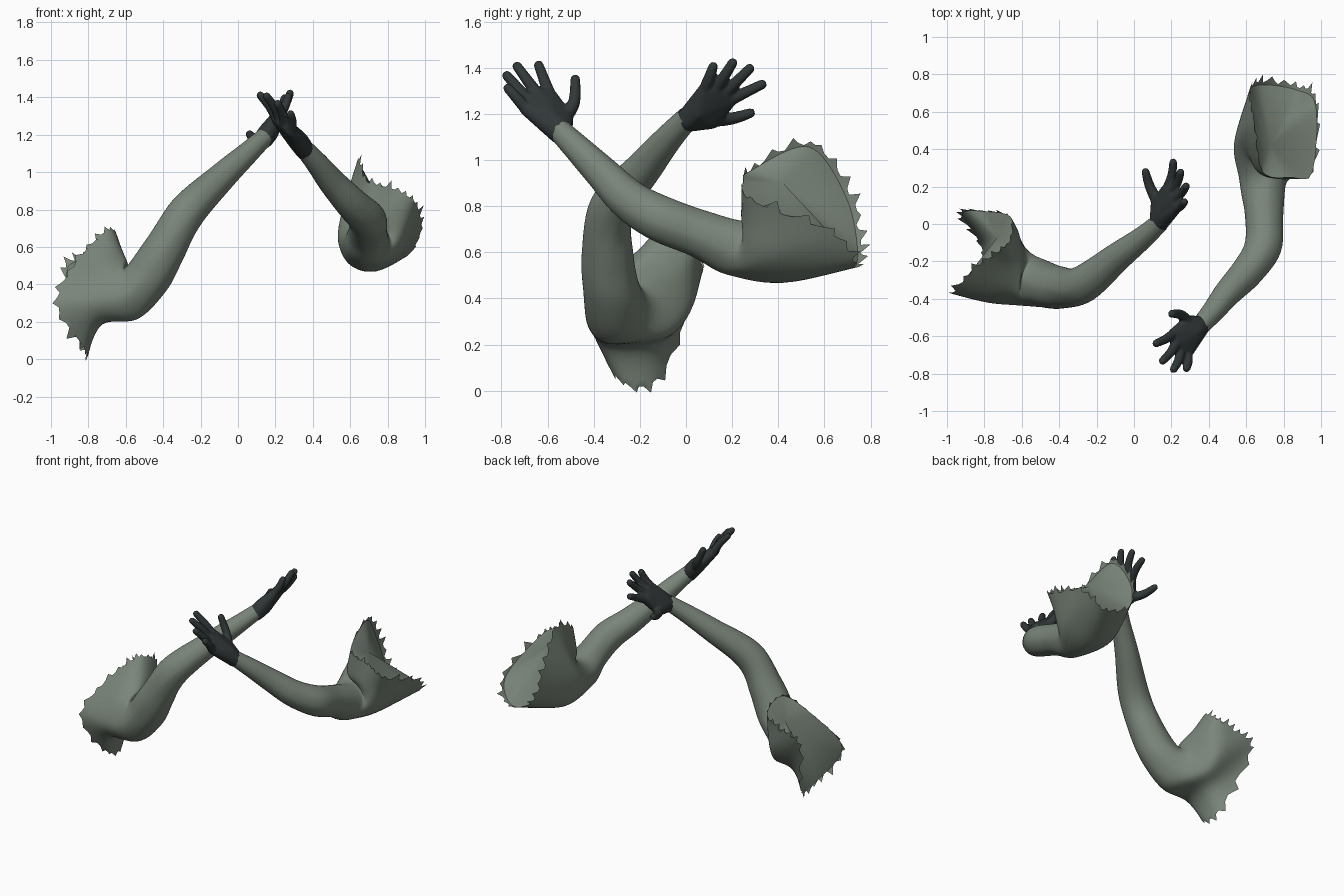
import bpy, bmesh, math, random
from mathutils import Vector as V

random.seed(4)
cube = bpy.data.objects.get("Cube")
if cube:
    bpy.data.objects.remove(cube)


def material(name, rgb):
    m = bpy.data.materials.new(name)
    m.use_nodes = True
    m.diffuse_color = (*rgb, 1)
    m.node_tree.nodes["Principled BSDF"].inputs["Base Color"].default_value = (*rgb, 1)
    return m


SLEEVE = material("grey_green_cloth", (0.195, 0.235, 0.195))
GLOVE = material("dark_glove", (0.031, 0.038, 0.038))


def finish(bm, name, mat):
    bmesh.ops.recalc_face_normals(bm, faces=bm.faces)
    me = bpy.data.meshes.new(name)
    bm.to_mesh(me)
    bm.free()
    me.materials.append(mat)
    for p in me.polygons:
        p.use_smooth = True
    ob = bpy.data.objects.new(name, me)
    bpy.context.collection.objects.link(ob)
    return ob


def spline(pts, steps, closed=False):
    """Catmull-Rom curve through the points."""
    n, out = len(pts), []
    for i in range(n if closed else n - 1):
        pick = (lambda k: pts[k % n]) if closed else (lambda k: pts[min(max(k, 0), n - 1)])
        a, b, c, d = (pick(i + k) for k in (-1, 0, 1, 2))
        for s in range(steps):
            t = s / steps
            out.append(0.5 * (2 * b + (c - a) * t + (2 * a - 5 * b + 4 * c - d) * t * t
                              + (3 * b - a - 3 * c + d) * t ** 3))
    return out if closed else out + [pts[-1]]


def path_loops(path, start, count=8):
    """Round loops square to a path of (point, radius)."""
    pts = [V(p) for p, r in path]
    loops = []
    for i, (p, r) in enumerate(path):
        t = (pts[min(i + 1, len(pts) - 1)] - pts[max(i - 1, 0)]).normalized()
        up = V((0, 0, 1))
        up = (up - t * up.dot(t)).normalized()
        side = t.cross(up)
        ang = [start + math.tau * k / count for k in range(count)]
        loops.append([pts[i] + r * (math.cos(a) * up + math.sin(a) * side) for a in ang])
    return loops


def skin(bm, rings):
    vs = [[bm.verts.new(p) for p in ring] for ring in rings]
    n = len(vs[0])
    for a, b in zip(vs, vs[1:]):
        for k in range(n):
            bm.faces.new((a[k], a[(k + 1) % n], b[(k + 1) % n], b[k]))
    return vs


def sleeve(side, path, start, shoulder, hollow):
    """Arm tube that flares through the shoulder loops to a torn rim with a sunken lining."""
    loops = path_loops(path, start) + [[V(p) for p in loop] for loop in shoulder]
    loops = [spline(l, 10, True) for l in loops]
    columns = [spline(list(c), 7) for c in zip(*loops)]
    # torn zigzag rim
    for k, col in enumerate(columns):
        out = (col[-1] - col[-4]).normalized()
        col[-1] = col[-1] + out * (random.uniform(0.0, 0.035) if k % 3 == 0
                                   else random.uniform(-0.025, -0.005))
    bm = bmesh.new()
    skin(bm, list(zip(*columns)))
    finish(bm, side + "_sleeve", SLEEVE)
    # lining fan
    bm = bmesh.new()
    rim = [bm.verts.new(col[-2]) for col in columns]
    mid = bm.verts.new(hollow)
    for k, v in enumerate(rim):
        bm.faces.new((rim[k - 1], v, mid))
    finish(bm, side + "_shoulder_lining", SLEEVE)


def hand(name, wrist, cuff, fingers, thumb):
    """Palm hull and finger tubes fused into one glove."""
    bm = bmesh.new()
    balls = [(wrist, 0.055), (cuff, 0.054), (thumb[0], 0.042)] + [(f[0], 0.031) for f in fingers]
    for c, r in balls:
        res = bmesh.ops.create_icosphere(bm, subdivisions=2, radius=r)
        bmesh.ops.translate(bm, verts=res["verts"], vec=V(c))
    hull = bmesh.ops.convex_hull(bm, input=bm.verts[:])
    junk = {v for v in hull["geom_interior"] if isinstance(v, bmesh.types.BMVert)}
    bmesh.ops.delete(bm, geom=list(junk), context="VERTS")
    for f in fingers + [thumb]:
        pts = [V(p) for p in f]
        if len(pts) == 2:
            pts.insert(1, pts[0].lerp(pts[1], 0.5) + V((0.008, 0, 0)))
        pts.insert(0, pts[0].lerp(V(wrist), 0.15))
        line = spline(pts, 5)
        last = len(line) - 1
        base = 0.04 if f is thumb else 0.032
        tube = [(p, base + (0.021 - base) * i / last) for i, p in enumerate(line)]
        tube.append((line[-1] + (line[-1] - line[-2]).normalized() * 0.013, 0.012))
        vs = skin(bm, path_loops(tube, 0, 12))
        bm.faces.new(vs[0])
        bm.faces.new(vs[-1])
    ob = finish(bm, name, GLOVE)
    fuse = ob.modifiers.new("fuse", "REMESH")
    fuse.mode = "VOXEL"
    fuse.voxel_size = 0.007
    fuse.use_smooth_shade = True
    soft = ob.modifiers.new("soften", "SMOOTH")
    soft.iterations = 4


# Right arm
sleeve("right",
       [((0.14, 0.01, 1.185), 0.05), ((0.05, -0.07, 1.1), 0.06), ((-0.08, -0.17, 0.98), 0.076),
        ((-0.27, -0.32, 0.79), 0.1), ((-0.39, -0.34, 0.59), 0.112), ((-0.49, -0.32, 0.43), 0.125)],
       0,
       [[(-0.60, -0.25, 0.53), (-0.58, -0.18, 0.47), (-0.57, -0.14, 0.38), (-0.55, -0.18, 0.27),
         (-0.53, -0.28, 0.22), (-0.56, -0.38, 0.23), (-0.62, -0.435, 0.33), (-0.63, -0.37, 0.47)],
        [(-0.635, -0.17, 0.6), (-0.62, -0.04, 0.53), (-0.67, 0.02, 0.39), (-0.69, -0.04, 0.26),
         (-0.72, -0.19, 0.19), (-0.75, -0.36, 0.2), (-0.78, -0.42, 0.32), (-0.72, -0.33, 0.5)],
        [(-0.68, -0.11, 0.70), (-0.66, 0.04, 0.62), (-0.80, 0.07, 0.56), (-0.94, 0.06, 0.48),
         (-0.82, -0.12, 0.04), (-0.83, -0.3, 0.05), (-0.98, -0.37, 0.3), (-0.84, -0.21, 0.57)]],
       (-0.73, -0.07, 0.54))
hand("right_glove", (0.165, 0.05, 1.215), (0.135, 0.01, 1.175),
     [((0.18, 0.19, 1.26), (0.21, 0.335, 1.33)), ((0.20, 0.17, 1.29), (0.25, 0.28, 1.40)),
      ((0.215, 0.13, 1.305), (0.28, 0.205, 1.425)), ((0.22, 0.08, 1.3), (0.27, 0.12, 1.41))],
     [(0.13, 0.11, 1.175), (0.085, 0.2, 1.18), (0.06, 0.285, 1.205)])

# Left arm
sleeve("left",
       [((0.35, -0.55, 1.13), 0.05), ((0.42, -0.47, 1.05), 0.06), ((0.5, -0.37, 0.95), 0.073),
        ((0.61, -0.25, 0.83), 0.088), ((0.69, -0.12, 0.75), 0.1), ((0.695, 0.06, 0.68), 0.104),
        ((0.69, 0.22, 0.62), 0.125)],
       -math.pi / 6,
       [[(0.58, 0.44, 0.83), (0.66, 0.28, 0.79), (0.78, 0.24, 0.78), (0.88, 0.26, 0.70),
         (0.88, 0.36, 0.57), (0.74, 0.4, 0.47), (0.6, 0.48, 0.51), (0.535, 0.43, 0.66)],
        [(0.645, 0.54, 1.08), (0.69, 0.28, 0.97), (0.84, 0.25, 0.92), (0.96, 0.28, 0.84),
         (0.98, 0.66, 0.68), (0.88, 0.75, 0.54), (0.68, 0.77, 0.62), (0.62, 0.72, 0.86)]],
       (0.73, 0.42, 0.9))
hand("left_glove", (0.325, -0.575, 1.165), (0.355, -0.545, 1.12),
     [((0.21, -0.59, 1.28), (0.115, -0.64, 1.415)), ((0.225, -0.64, 1.28), (0.15, -0.735, 1.41)),
      ((0.25, -0.68, 1.255), (0.21, -0.78, 1.37)), ((0.285, -0.69, 1.22), (0.28, -0.775, 1.315))],
     [(0.295, -0.53, 1.18), (0.25, -0.485, 1.25), (0.20, -0.48, 1.355)])
